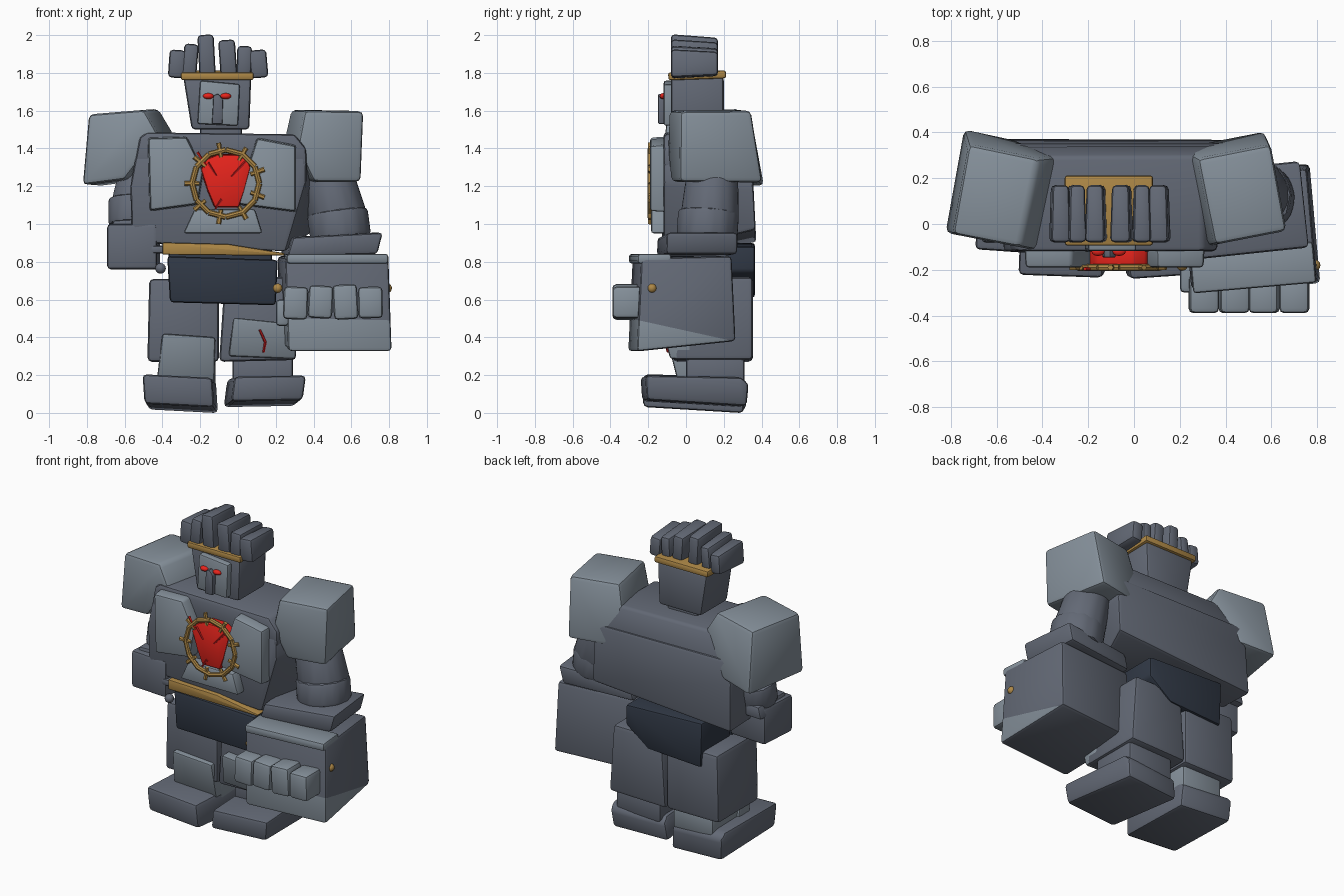
import bpy, bmesh, math
from mathutils import Vector, Matrix

if "Cube" in bpy.data.objects:
    bpy.data.objects.remove(bpy.data.objects["Cube"])


def material(name, r, g, b):
    m = bpy.data.materials.new(name)
    m.diffuse_color = (r, g, b, 1)
    m.use_nodes = True
    m.node_tree.nodes["Principled BSDF"].inputs["Base Color"].default_value = m.diffuse_color
    return m


STONE = material("stone grey", .125, .142, .18)
PLATE = material("plate grey", .235, .28, .325)
CLOTH = material("navy cloth", .03, .04, .06)
GOLD = material("gold", .42, .245, .062)
RED = material("glowing red", .82, .018, .012)
CRACK = material("dark red", .55, .012, .014)


def finish(name, bm, mat, bevel=0, yaw=0, roll=0, pitch=0):
    """Bevel, turn about the centre and add to the scene."""
    bmesh.ops.recalc_face_normals(bm, faces=bm.faces)
    c = sum((v.co for v in bm.verts), Vector()) / len(bm.verts)
    if bevel:
        bmesh.ops.bevel(bm, geom=bm.edges[:], offset=bevel, segments=2, profile=.5,
                        affect='EDGES', clamp_overlap=True)
    rot = (Matrix.Rotation(math.radians(yaw), 4, 'Z') @ Matrix.Rotation(math.radians(roll), 4, 'Y')
           @ Matrix.Rotation(math.radians(pitch), 4, 'X'))
    bm.transform(Matrix.Translation(c) @ rot @ Matrix.Translation(-c))
    me = bpy.data.meshes.new(name)
    bm.to_mesh(me)
    bm.free()
    me.materials.append(mat)
    me.shade_smooth()
    me.set_sharp_from_angle(angle=math.radians(35))
    ob = bpy.data.objects.new(name, me)
    bpy.context.collection.objects.link(ob)
    return ob


def slab(name, pts, a, b, mat, bevel=.018, axis='y', front=1, lean=0, back_lean=0, back_pts=None, **kw):
    """Outline (x,z) pushed along y, or (y,z) along x; front scales the first end, leans shear with height."""
    bm = bmesh.new()
    n = len(pts)
    mu, mw = sum(p[0] for p in pts) / n, sum(p[1] for p in pts) / n
    rings = []
    for d, s, k, outline in ((a, front, lean, pts), (b, 1, lean + back_lean, back_pts or pts)):
        ring = []
        for u, w in outline:
            u, w = mu + (u - mu) * s, mw + (w - mw) * s
            e = d + k * (w - mw)
            ring.append(bm.verts.new((u, e, w) if axis == 'y' else (e, u, w)))
        rings.append(ring)
    for r in rings:
        bm.faces.new(r)
    for i in range(n):
        j = (i + 1) % n
        bm.faces.new((rings[0][i], rings[0][j], rings[1][j], rings[1][i]))
    return finish(name, bm, mat, bevel, **kw)


def box(name, x0, x1, y0, y1, z0, z1, mat, bevel=.018, **kw):
    return slab(name, [(x0, z0), (x1, z0), (x1, z1), (x0, z1)], y0, y1, mat, bevel, **kw)


def rod(name, p, q, r0, r1, mat, sides=8, bevel=0):
    p, q = Vector(p), Vector(q)
    bm = bmesh.new()
    bmesh.ops.create_cone(bm, cap_ends=True, segments=sides, radius1=r0, radius2=r1, depth=(q - p).length)
    bm.transform(Matrix.Translation((p + q) / 2) @ (q - p).to_track_quat('Z', 'Y').to_matrix().to_4x4())
    return finish(name, bm, mat, bevel)


def ball(name, loc, size, mat):
    bm = bmesh.new()
    bmesh.ops.create_uvsphere(bm, u_segments=12, v_segments=8, radius=1)
    bm.transform(Matrix.Translation(loc) @ Matrix.Diagonal((*size, 1)))
    return finish(name, bm, mat)


# Torso, shoulder yoke, neck and head
slab("torso", [(-.56, .905), (-.57, 1.2), (-.54, 1.36), (.36, 1.36), (.36, 1.22), (.25, .85)],
     -.12, .36, STONE, .02, back_lean=-.05,
     back_pts=[(-.58, .9), (-.57, 1.2), (-.55, 1.35), (.4, 1.34), (.42, 1.2), (.42, .97)])
slab("shoulder_yoke", [(-.55, 1.3), (-.52, 1.46), (-.48, 1.485), (.3, 1.475), (.36, 1.4), (.365, 1.3)],
     -.118, .32, STONE, .018, back_lean=-.3)
box("neck", -.2, .02, -.02, .17, 1.42, 1.56, STONE)
slab("head", [(-.245, 1.5), (.06, 1.5), (.07, 1.78), (-.29, 1.78)], -.08, .2, STONE, .02)
slab("face_plate", [(-.215, 1.53), (0, 1.52), (.01, 1.74), (-.2, 1.76)], -.118, -.05, PLATE, .012)
slab("nose", [(-.138, 1.53), (-.082, 1.53), (-.08, 1.66), (-.105, 1.69), (-.13, 1.68)],
     -.147, -.1, STONE, .006)
for x in (-.157, -.065):
    ball("eye", (x, -.12, 1.677), (.029, .02, .016), RED)

# Headband and stone crown
box("headband", -.303, .083, -.094, .212, 1.766, 1.808, GOLD, .012, pitch=2)
for x0, x1, z0, z1, tilt in ((-.36, -.288, 1.785, 1.91, 4), (-.285, -.22, 1.795, 1.94, 5),
                             (-.203, -.13, 1.80, 1.985, -3), (-.092, -.017, 1.80, 1.96, -4),
                             (0, .066, 1.795, 1.93, 2), (.07, .148, 1.785, 1.91, -5)):
    box("crown_stone", x0, x1, -.08, .17, z0, z1, STONE, .02, roll=tilt, front=1.2)

# Chest plates
slab("chest_plate_left", [(-.48, 1.46), (-.27, 1.465), (-.18, 1.28), (-.21, 1.1), (-.47, 1.065)],
     -.19, -.08, PLATE, .015, front=.96)
slab("chest_plate_right", [(.1, 1.46), (.31, 1.42), (.31, 1.06), (0, 1.1), (.02, 1.21)],
     -.19, -.08, PLATE, .015, front=.96)
slab("belly_plate", [(-.23, 1.08), (.09, 1.08), (.13, .95), (-.29, .95)], -.185, -.08, PLATE, .015)

# Glowing core, its cracks and the spiked ring
slab("core", [(-.2, 1.29), (-.17, 1.345), (-.11, 1.37), (0, 1.37), (.055, 1.34), (.07, 1.3), (.035, 1.17),
              (.005, 1.085), (-.125, 1.085), (-.165, 1.18)], -.195, -.1, RED, .01, front=.97)
for p, q, m in (((-.215, 1.38), (-.17, 1.31), RED), ((-.16, 1.325), (-.115, 1.255), CRACK),
                ((.04, 1.33), (-.035, 1.25), CRACK), ((-.085, 1.13), (-.12, 1.08), CRACK)):
    rod("core_crack", (p[0], -.196, p[1]), (q[0], -.196, q[1]), .008, .005, m, 5)
cx, cz, cy = -.065, 1.215, -.19


def polar(a, r):
    return (cx + r * math.cos(a), cy, cz + r * math.sin(a))


for i in range(12):
    rod("ring_segment", polar(math.tau * i / 12, .178), polar(math.tau * (i + 1) / 12, .178), .015, .015, GOLD)
for i in range(9):
    a = math.radians(100 + 40 * i)
    rod("ring_spike", polar(a, .14), polar(a, .218), .011, .013, GOLD, 6)

# Belt and hip cloth
slab("belt", [(-.4, .838), (.24, .832), (.25, .845), (-.05, .893), (-.4, .902)], -.15, -.05, GOLD, .008)
slab("hip_cloth", [(-.375, .83), (.21, .81), (.2, .57), (-.36, .585)], -.13, .06, CLOTH, .018)
slab("hip_cloth_back", [(-.37, .9), (.18, .88), (.18, .75), (.02, .63), (-.36, .61)], .06, .365, CLOTH, .015)

# Legs
slab("thigh_left", [(-.47, .71), (-.1, .71), (-.1, .27), (-.48, .27)], -.07, .35, STONE, .025)
slab("thigh_right", [(-.07, .72), (.28, .72), (.31, .28), (-.1, .27)], -.07, .355, STONE, .025)
slab("shin_plate_left", [(-.4, .42), (-.12, .4), (-.125, .16), (-.43, .175)], -.075, .04, PLATE, .015, lean=-.25)
slab("knee_plate_right", [(-.025, .505), (.31, .47), (.305, .285), (-.05, .3)], -.11, .02, PLATE, .015, lean=-.25)
rod("knee_crack", (.115, -.125, .44), (.145, -.109, .375), .006, .008, CRACK, 5)
rod("knee_crack", (.145, -.109, .375), (.135, -.095, .32), .008, .006, CRACK, 5)
box("shin_left", -.41, -.12, 0, .31, .14, .3, PLATE)
box("shin_right", -.03, .29, 0, .31, .14, .3, STONE)
foot = [(-.22, .04), (.31, .008), (.32, .15), (.28, .185), (-.23, .195)]
slab("foot_left", foot, -.49, -.12, STONE, .022, axis='x', lean=-.12, yaw=-2, roll=3)
slab("foot_right", [(y, z + .025) if z < .1 else (y, z) for y, z in foot], -.05, .33, STONE, .022,
     axis='x', lean=.15, yaw=4, roll=-1)

# Shoulder pads
slab("shoulder_pad_left", [(-.76, 1.585), (-.45, 1.61), (-.37, 1.47), (-.56, 1.23), (-.795, 1.2)],
     -.08, .345, PLATE, .025, yaw=-11, front=.97, back_lean=-.17)
slab("shoulder_pad_right", [(.31, 1.605), (.635, 1.6), (.62, 1.22), (.36, 1.22), (.27, 1.4)],
     -.07, .345, PLATE, .025, yaw=11, front=.98, back_lean=-.17)

# Large right arm
rod("upper_arm_right", (.47, .14, 1.27), (.53, .125, 1.03), .14, .16, STONE, 12, .025)
rod("elbow_right", (.525, .12, 1.07), (.545, .11, .92), .165, .165, STONE, 12, .025)
slab("bracer_right", [(.24, .83), (.27, .93), (.75, .955), (.72, .84)], -.13, .25, STONE, .02, yaw=6)
fist = slab("fist_right", [(-.26, .82), (.22, .83), (.24, .38), (-.285, .325)], .235, .785, STONE, .02,
            axis='x', lean=-.03, yaw=5)
# Worn lower part of the fist: faces under a sloping cut, except the underside
fist.data.materials.append(PLATE)
bm = bmesh.new()
bm.from_mesh(fist.data)
bmesh.ops.bisect_plane(bm, geom=bm.verts[:] + bm.edges[:] + bm.faces[:], plane_co=(0, 0, .435),
                       plane_no=(0, .22, 1))
bm.normal_update()
for f in bm.faces:
    c = f.calc_center_median()
    if c.z + .22 * c.y < .435 and f.normal.z > -.6:
        f.material_index = 1
bm.to_mesh(fist.data)
bm.free()
box("fist_top_plate", .25, .79, -.28, -.1, .79, .842, PLATE, .015, yaw=5)
for i in range(4):
    x = .24 + i * .132
    box("finger_right", x, x + .13, -.39, -.22, .495 + .006 * (i % 2), .668 + .006 * (i % 3), PLATE, .022,
        roll=(2, 3, -3, -1)[i])
box("thumb_right", .2, .27, -.3, -.1, .46, .6, PLATE, .02)
for x in (.21, .79):
    ball("fist_rivet", (x, -.18, .66), (.025, .025, .025), GOLD)

# Small left arm
rod("upper_arm_left", (-.53, .13, 1.27), (-.56, .09, 1.08), .105, .12, STONE, 12, .025)
rod("elbow_left", (-.56, .1, 1.14), (-.56, .07, .99), .13, .13, STONE, 12, .025)
slab("bracer_left", [(-.66, 1.02), (-.46, 1.03), (-.44, .95), (-.68, .94)], -.08, .2, STONE, .015)
box("forearm_left", -.685, -.42, -.12, .15, .76, 1.0, STONE, .02, yaw=-4)
ball("hand_knob", (-.41, -.12, .765), (.028, .028, .028), STONE)
box("belt_stub", -.46, -.39, -.13, -.06, .845, .885, STONE, .01)
